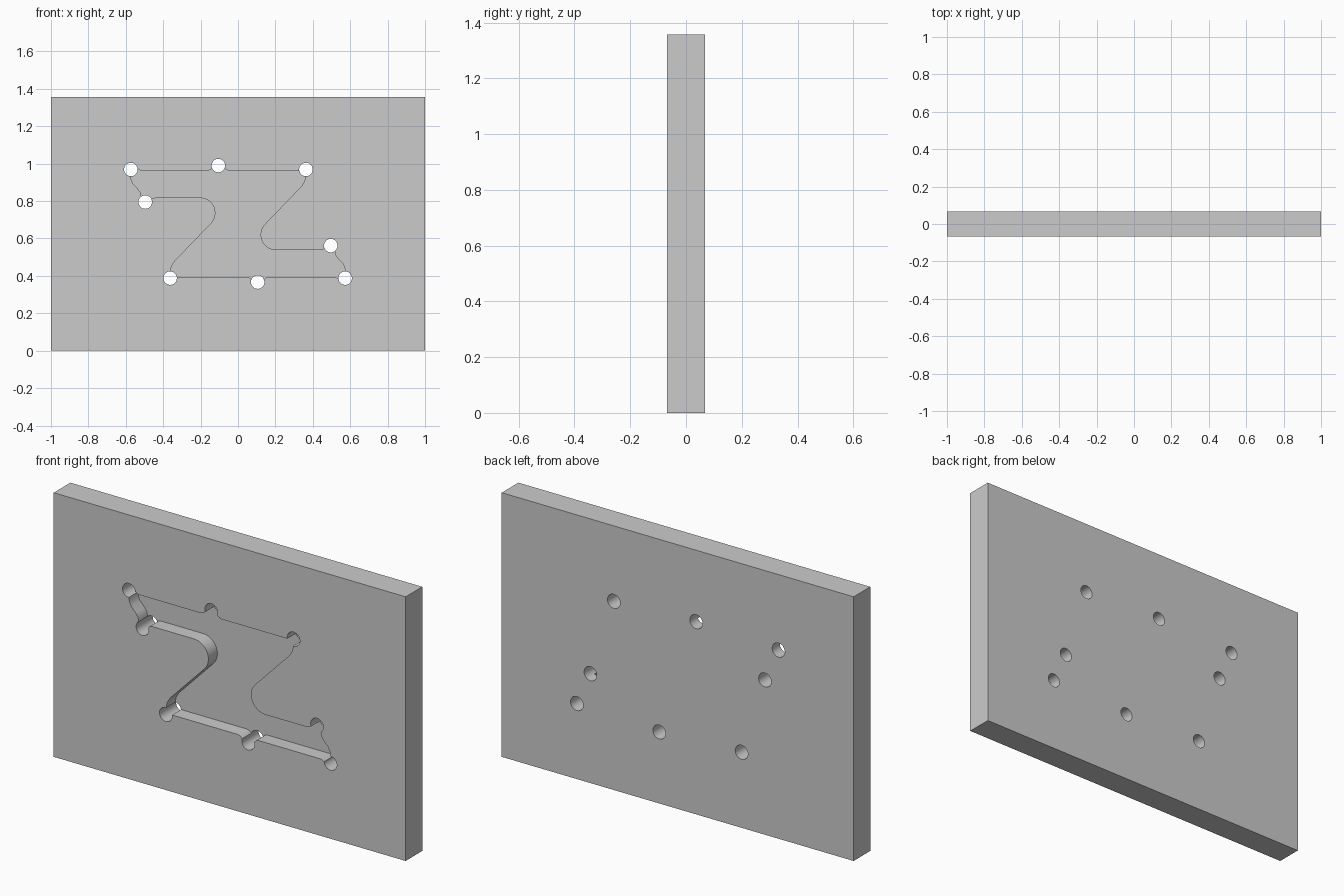
import bpy, bmesh, math
from math import cos, sin, radians

if "Cube" in bpy.data.objects:
    bpy.data.objects.remove(bpy.data.objects["Cube"])

W, H, T = 2.0, 1.357, 0.135
MID = H / 2
POCKET_DEPTH = 0.073
HOLE_R = 0.036


def prism(name, pts, y0, y1):
    """Extrude an x-z outline from y0 to y1."""
    bm = bmesh.new()
    face = bm.faces.new([bm.verts.new((x, y0, z)) for x, z in pts])
    res = bmesh.ops.extrude_face_region(bm, geom=[face])
    moved = [v for v in res["geom"] if isinstance(v, bmesh.types.BMVert)]
    bmesh.ops.translate(bm, verts=moved, vec=(0, y1 - y0, 0))
    bmesh.ops.recalc_face_normals(bm, faces=bm.faces[:])
    me = bpy.data.meshes.new(name)
    bm.to_mesh(me)
    bm.free()
    ob = bpy.data.objects.new(name, me)
    bpy.context.collection.objects.link(ob)
    return ob


def arc(cx, cz, r, a0, a1, n):
    return [(cx + r * cos(radians(a0 + (a1 - a0) * i / n)),
             cz + r * sin(radians(a0 + (a1 - a0) * i / n))) for i in range(n + 1)]


def rotate_half_turn(pts):
    return [(-x, H - z) for x, z in pts]


# plate
plate = prism("plate", [(-W / 2, 0), (W / 2, 0), (W / 2, H), (-W / 2, H)], -T / 2, T / 2)

# pocket outline: one half, then the same turned by 180 degrees
half = [(-.573, .965), (-.535, .972), (-.52, .962), (-.165, .962), (-.15, .966),
        (-.135, .98), (-.075, .98), (-.06, .966), (-.045, .962), (.325, .962),
        (.362, .965), (.36, .925), (.355, .905), (.34, .88)]
half += arc(.203, .62, .082, 135, 270, 14)
half += [(.44, .538), (.456, .542), (.47, .555), (.5, .55), (.518, .53), (.522, .51),
         (.535, .492), (.56, .466), (.57, .445), (.574, .42)]
cutters = [prism("pocket_cutter", half + rotate_half_turn(half), -T, -T / 2 + POCKET_DEPTH)]

# through holes
holes = [(-.573, .969), (-.105, .99), (.363, .969), (.496, .562)]
for i, (x, z) in enumerate(holes + rotate_half_turn(holes)):
    cutters.append(prism(f"hole_cutter_{i}", arc(x, z, HOLE_R, 0, 352.5, 47), -T, T))

bpy.context.view_layer.objects.active = plate
plate.select_set(True)
for c in cutters:
    c.hide_render = True
    mod = plate.modifiers.new("cut", 'BOOLEAN')
    mod.operation = 'DIFFERENCE'
    mod.solver = 'EXACT'
    mod.object = c
    bpy.ops.object.modifier_apply(modifier=mod.name)
for c in cutters:
    bpy.data.objects.remove(c)

bpy.ops.object.shade_smooth_by_angle(angle=radians(30))
plate.location.z = 0
